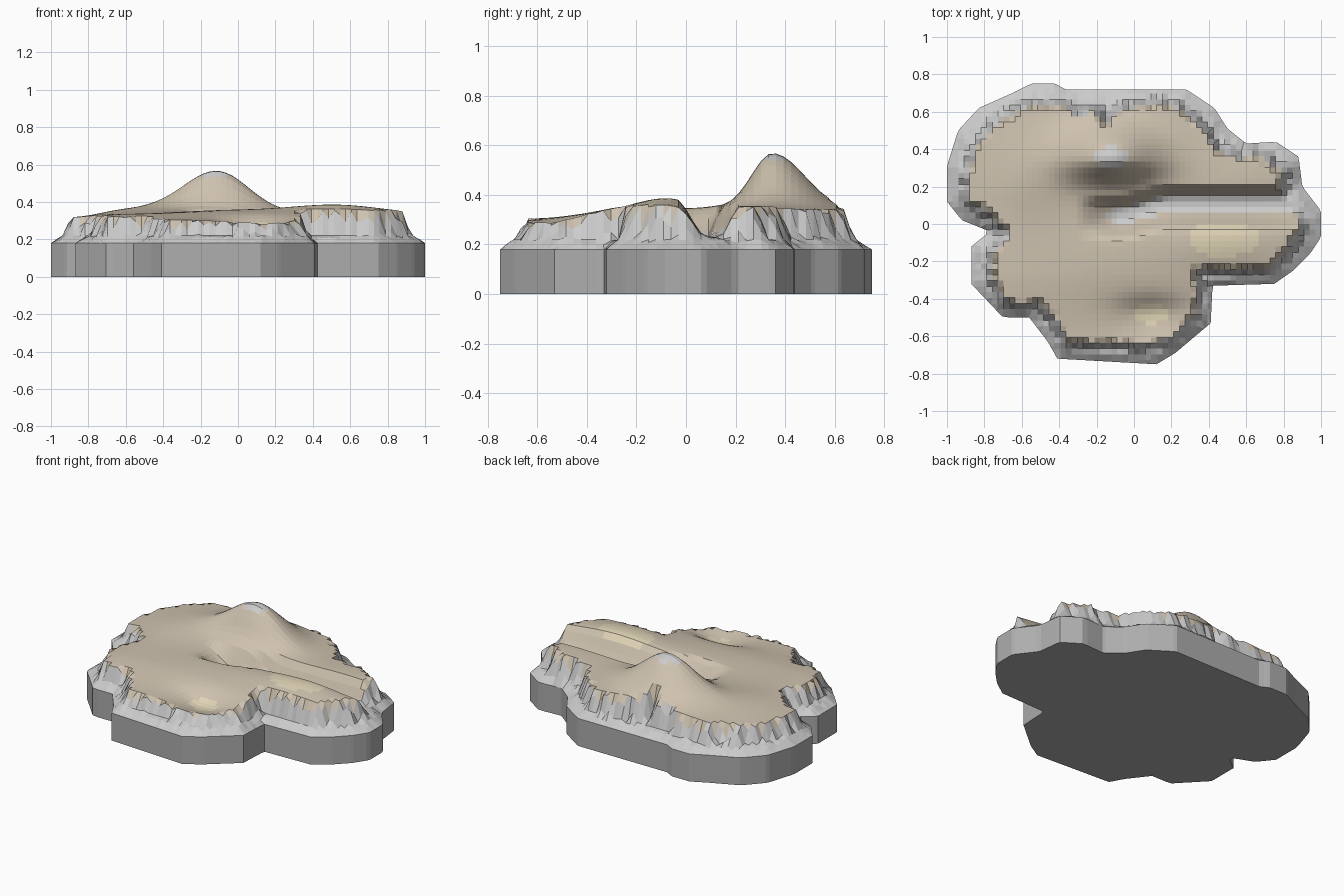
import bpy, bmesh, math, random
from mathutils import Vector
from mathutils.geometry import intersect_point_line

if "Cube" in bpy.data.objects:
    bpy.data.objects.remove(bpy.data.objects["Cube"])

random.seed(4)
STEP = 2 / 66

# Outline of the base and of the plateau edge, seen from above
OUTER = [(1, .07), (1, -.07), (.94, -.16), (.85, -.25), (.75, -.32), (.42, -.33),
         (.41, -.53), (.22, -.69), (.12, -.75), (-.41, -.72), (-.46, -.63), (-.56, -.5),
         (-.7, -.5), (-.87, -.32), (-.87, -.12), (-.77, -.04), (-.92, .02), (-1, .12),
         (-1, .31), (-.94, .5), (-.83, .62), (-.65, .7), (-.55, .75), (-.42, .75),
         (-.37, .72), (.28, .72), (.43, .62), (.5, .51), (.6, .43), (.76, .44), (.88, .36),
         (.9, .2)]
INNER = [(.87, .08), (.89, 0), (.86, -.08), (.72, -.24), (.33, -.24), (.33, -.48),
         (.2, -.61), (.1, -.65), (-.36, -.63), (-.4, -.54), (-.5, -.42), (-.68, -.42),
         (-.75, -.3), (-.75, -.15), (-.66, -.05), (-.78, .06), (-.88, .12), (-.9, .25),
         (-.84, .42), (-.74, .54), (-.58, .63), (-.38, .63), (-.3, .58), (-.22, .6),
         (-.15, .54), (-.08, .6), (.05, .64), (.22, .63), (.36, .52), (.44, .4),
         (.56, .35), (.66, .37), (.8, .28), (.78, .17)]


def nearest(poly, x, y):
    """Signed distance (positive inside) and closest outline point."""
    p, best, inside = Vector((x, y)), None, False
    for i, a in enumerate(poly):
        b = poly[i - 1]
        if (a[1] > y) != (b[1] > y) and x < (b[0] - a[0]) * (y - a[1]) / (b[1] - a[1]) + a[0]:
            inside = not inside
        va, vb = Vector(a), Vector(b)
        t = min(1, max(0, intersect_point_line(p, va, vb)[1]))
        q = va.lerp(vb, t)
        if best is None or (q - p).length < best[0]:
            best = ((q - p).length, q)
    return (best[0] if inside else -best[0]), best[1]


def ramp(a, b, v):
    t = min(1, max(0, (v - a) / (b - a)))
    return t * t * (3 - 2 * t)


def bump(x, y, cx, cy, west, east, south, north):
    sx, sy = (west if x < cx else east), (south if y < cy else north)
    return math.exp(-((x - cx) / sx) ** 2 / 2 - ((y - cy) / sy) ** 2 / 2)


def land(x, y):
    """Height of the plateau: peak, hills, bowl and the gorge running east."""
    z = .335 - .03 * ramp(-.25, -.62, y) - .02 * ramp(-.6, -.88, x)
    z += .225 * bump(x, y, -.11, .35, .18, .17, .085, .13)
    z += .03 * bump(x, y, -.5, .25, .2, .25, .14, .2)
    z += .05 * bump(x, y, .52, -.08, .25, .25, .12, .12)
    z += .02 * bump(x, y, -.05, -.15, .25, .25, .15, .15)
    z += .02 * bump(x, y, .65, .27, .25, .2, .1, .15)
    z -= .055 * bump(x, y, .09, -.48, .13, .13, .1, .06)
    yy = y + .06 * ramp(.2, -.1, x)
    f = ramp(-.04, .09, yy) * ramp(.215, .135, yy) * ramp(-.32, -.08, x)
    return z + (.23 - z) * f


def height(x, y):
    outer, inner = nearest(OUTER, x, y)[0], nearest(INNER, x, y)[0]
    d = inner + .03
    if inner < .03:
        d += random.uniform(-.014, .014)
    if d <= 0:
        t = max(0, outer) / (max(0, outer) - d + 1e-6)
        return .18 + .04 * min(1, t * 1.3)
    return .22 + (land(x, y) - .22) * min(1, d / .035)


# Terrain grid cells that lie inside the base outline
bm = bmesh.new()
verts = {}


def vert(i, j):
    if (i, j) not in verts:
        verts[i, j] = bm.verts.new((i * STEP, j * STEP, 0))
    return verts[i, j]


for i in range(-34, 34):
    for j in range(-26, 26):
        if nearest(OUTER, (i + .5) * STEP, (j + .5) * STEP)[0] > 0:
            bm.faces.new([vert(i, j), vert(i + 1, j), vert(i + 1, j + 1), vert(i, j + 1)])

for v in bm.verts:
    x, y = v.co.xy
    if v.is_boundary:
        q = nearest(OUTER, x, y)[1]
        v.co = (q.x, q.y, .18)
    else:
        v.co.z = height(x, y)

# Tan ground, yellow sand, grey rock on steep or low faces
for f in bm.faces:
    c = f.calc_center_median()
    f.normal_update()
    inner = nearest(INNER, c.x, c.y)[0]
    sand = bump(c.x, c.y, .48, -.08, .14, .14, .07, .07) > .4 or \
        bump(c.x, c.y, .09, -.48, .07, .07, .05, .05) > .5
    if inner < .005 or c.z < .25 or c.z > .54:
        f.material_index = 0
    else:
        f.material_index = 2 if sand else 1

# Plinth wall and flat underside
rim = [e for e in bm.edges if e.is_boundary]
ext = bmesh.ops.extrude_edge_only(bm, edges=rim)["geom"]
for g in ext:
    if isinstance(g, bmesh.types.BMVert):
        g.co.z = 0
    elif isinstance(g, bmesh.types.BMFace):
        g.material_index = 3
low = [g for g in ext if isinstance(g, bmesh.types.BMEdge) and g.is_boundary]
for f in bmesh.ops.contextual_create(bm, geom=low)["faces"]:
    f.material_index = 3
bmesh.ops.recalc_face_normals(bm, faces=bm.faces)

mesh = bpy.data.meshes.new("island_terrain")
bm.to_mesh(mesh)
bm.free()
island = bpy.data.objects.new("island_terrain", mesh)
bpy.context.collection.objects.link(island)

for name, col in (("rock", (.55, .55, .55)), ("ground", (.62, .54, .43)),
                  ("sand", (.75, .66, .47)), ("plinth", (.42, .42, .42))):
    m = bpy.data.materials.new(name)
    m.diffuse_color = (*col, 1)
    m.use_nodes = True
    m.node_tree.nodes["Principled BSDF"].inputs["Base Color"].default_value = m.diffuse_color
    mesh.materials.append(m)
